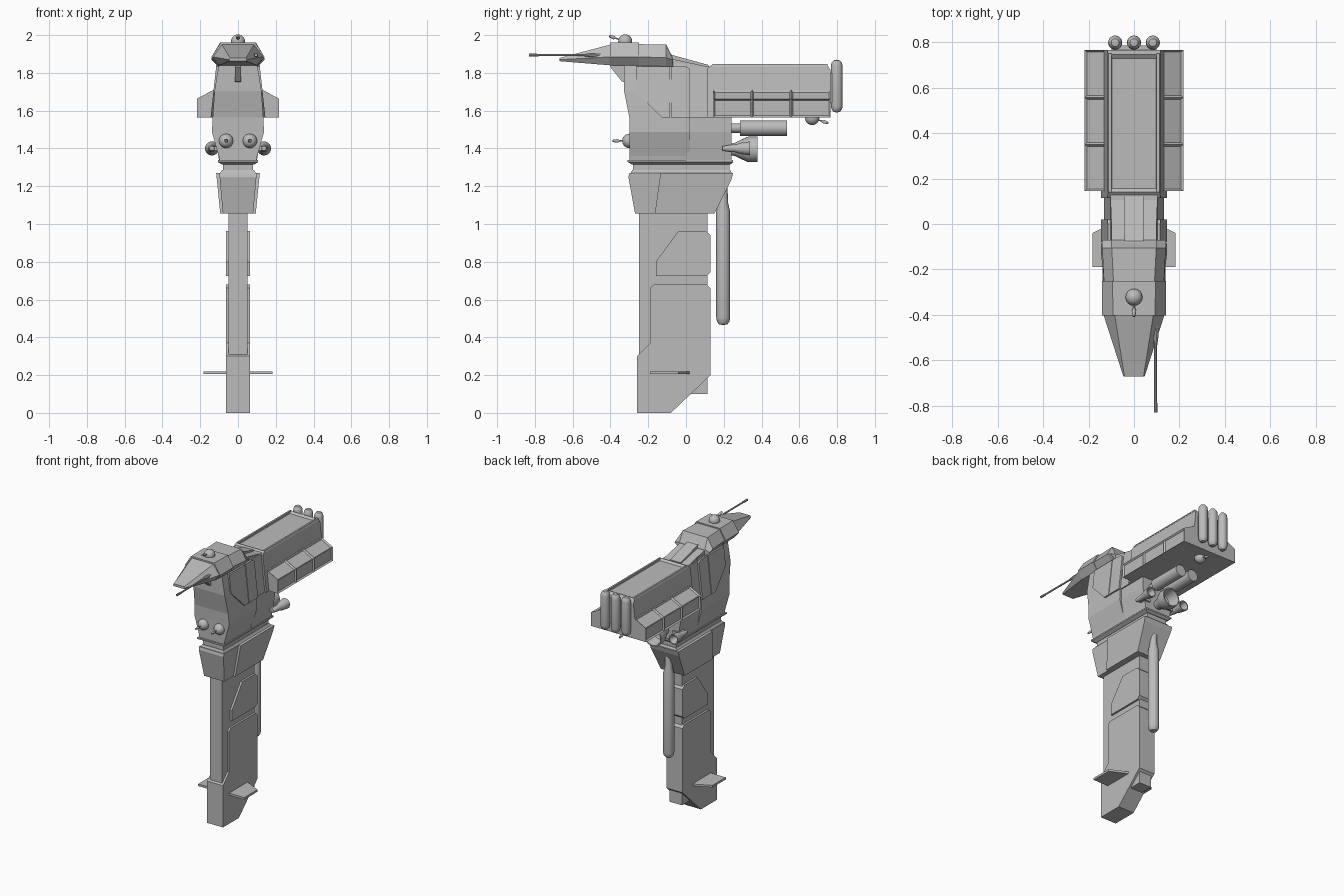
import bpy, bmesh, math
from mathutils import Vector

cube = bpy.data.objects.get("Cube")
if cube:
    bpy.data.objects.remove(cube, do_unlink=True)

grey = bpy.data.materials.new("hull grey")
grey.use_nodes = True
GREY = (0.5, 0.5, 0.5, 1)
grey.diffuse_color = GREY
grey.node_tree.nodes["Principled BSDF"].inputs["Base Color"].default_value = GREY


def finish(name, bm, smooth=False):
    bmesh.ops.recalc_face_normals(bm, faces=bm.faces[:])
    mesh = bpy.data.meshes.new(name)
    bm.to_mesh(mesh)
    bm.free()
    mesh.materials.append(grey)
    obj = bpy.data.objects.new(name, mesh)
    bpy.context.scene.collection.objects.link(obj)
    if smooth:
        mesh.shade_smooth()
        mesh.set_sharp_from_angle(angle=math.radians(35))
    return obj


def loft(name, rings, inset=None, inset_size=0.02, depth=0.01):
    """Bridge matching rings, cap the ends, optionally recess chosen faces."""
    bm = bmesh.new()
    rows = [[bm.verts.new(p) for p in ring] for ring in rings]
    for a, b in zip(rows, rows[1:]):
        for i in range(len(a)):
            j = (i + 1) % len(a)
            bm.faces.new((a[i], a[j], b[j], b[i]))
    bm.faces.new(rows[0])
    bm.faces.new(rows[-1])
    bmesh.ops.recalc_face_normals(bm, faces=bm.faces[:])
    if inset:
        bm.normal_update()
        picked = [f for f in bm.faces if inset(f)]
        bmesh.ops.inset_individual(bm, faces=picked, thickness=inset_size, depth=-depth)
    return finish(name, bm)


def prism(name, profile, width, **kw):
    """Side profile (y, z), mirrored across x; width may depend on z."""
    w = width if callable(width) else lambda z: width
    return loft(name, [[(s * w(z), y, z) for y, z in profile] for s in (-1, 1)], **kw)


def stack(name, levels):
    """Rectangular sections (z, half width, y front, y back) joined upward."""
    return loft(name, [[(-w, a, z), (w, a, z), (w, b, z), (-w, b, z)]
                       for z, w, a, b in levels])


def lathe(name, origin, axis, profile, segments=24):
    """Turn (radius, distance) points about an axis."""
    turn = Vector(axis).to_track_quat('Z', 'Y')
    bm = bmesh.new()
    rows = []
    for r, h in profile:
        n = 1 if r == 0 else segments
        rows.append([bm.verts.new(Vector(origin) + turn @ Vector(
            (r * math.cos(math.tau * k / segments), r * math.sin(math.tau * k / segments), h)))
            for k in range(n)])
    for a, b in zip(rows, rows[1:]):
        for i in range(segments):
            j = (i + 1) % segments
            if len(a) == 1:
                bm.faces.new((a[0], b[i], b[j]))
            elif len(b) == 1:
                bm.faces.new((a[i], a[j], b[0]))
            else:
                bm.faces.new((a[i], a[j], b[j], b[i]))
    return finish(name, bm, True)


def turret(name, centre, radius, aim, reach):
    steps = 12
    ball = [(radius * math.sin(math.pi * i / steps) if 0 < i < steps else 0,
             -radius * math.cos(math.pi * i / steps)) for i in range(steps + 1)]
    lathe(name + "_ball", centre, (0, 0, 1), ball)
    lathe(name + "_barrel", centre, aim,
          [(0, 0), (0.004, 0), (0.004, reach * 0.55), (0.01, reach * 0.7),
           (0.006, reach), (0, reach)], 10)


def capsule(name, origin, axis, radius, length):
    lathe(name, origin, axis, [(0, 0), (radius * 0.55, 0.004), (radius * 0.9, 0.018), (radius, 0.035),
                               (radius, length - 0.035), (radius * 0.9, length - 0.018),
                               (radius * 0.55, length - 0.004), (0, length)])


# Lower blade: core, heavy foot and raised plate
stack("blade_core", [(0.1, 0.049, -0.25, 0.115), (1.07, 0.049, -0.25, 0.115)])
prism("blade_foot", [(-0.26, 0), (-0.08, 0), (0.13, 0.2), (0.13, 0.66), (0.11, 0.68), (-0.17, 0.68),
                     (-0.19, 0.66), (-0.19, 0.37), (-0.26, 0.3)], 0.063)
prism("blade_plate", [(-0.16, 0.725), (0.11, 0.725), (0.13, 0.745), (0.13, 0.94), (0.105, 0.963),
                      (-0.04, 0.963), (-0.16, 0.8)], 0.063)
for side, label in ((1, "left"), (-1, "right")):
    fin = [(0.05, -0.19), (0.183, -0.19), (0.183, -0.04), (0.05, 0.025)]
    loft("fin_" + label, [[(side * x, y, z) for x, y in fin] for z in (0.205, 0.22)])

# Flared collar, wider behind
prism("collar_front", [(-0.27, 1.055), (-0.1, 1.055), (-0.1, 1.27), (-0.3, 1.27), (-0.305, 1.25)],
      lambda z: 0.08 + (z - 1.055) * 0.09)
prism("collar_rear", [(-0.165, 1.055), (0.15, 1.055), (0.24, 1.235), (0.25, 1.27), (-0.135, 1.27)],
      lambda z: 0.094 + (z - 1.055) * 0.1)
stack("neck", [(1.26, 0.08, -0.28, 0.23), (1.36, 0.08, -0.28, 0.23)])
stack("neck_lip", [(1.265, 0.098, -0.295, 0.245), (1.285, 0.085, -0.285, 0.235)])
stack("neck_flange", [(1.315, 0.085, -0.285, 0.235), (1.328, 0.107, -0.31, 0.25),
                      (1.338, 0.107, -0.31, 0.25)])

# Main hull
stack("hull_front", [(1.335, 0.098, -0.298, 0.02), (1.36, 0.102, -0.298, 0.02), (1.487, 0.138, -0.298, 0.02),
                     (1.565, 0.134, -0.3, 0.02), (1.705, 0.124, -0.328, 0.02),
                     (1.76, 0.116, -0.328, 0.02), (1.85, 0.1, -0.328, 0.02)])
stack("hull_rear", [(1.335, 0.1, 0, 0.24), (1.487, 0.125, 0, 0.24), (1.6, 0.125, 0, 0.24)])
slope = lambda z: 0.145 - (z - 1.565) * 0.11
stack("hull_shoulder", [(1.565, 0.133, 0, 0.13), (1.835, 0.103, 0, 0.13)])
prism("hull_side_plate", [(-0.265, 1.7), (-0.13, 1.565), (-0.085, 1.565), (-0.085, 1.835), (-0.265, 1.835)],
      slope)
prism("hull_rear_plate", [(-0.08, 1.565), (0.02, 1.565), (0.02, 1.82), (0, 1.835), (-0.08, 1.835)], slope)

# Chin strut beneath the head
prism("chin_strut", [(-0.32, 1.75), (-0.34, 1.755), (-0.4, 1.83), (-0.4, 1.85), (-0.3, 1.85)], 0.017)

# Rear container with a recessed roof
prism("container", [(0.115, 1.565), (0.765, 1.565), (0.765, 1.815), (0.745, 1.845),
                    (0.14, 1.845), (0.115, 1.825)], slope,
      inset=lambda f: f.normal.z > 0.95, inset_size=0.024, depth=0.012)
for s in (-1, 1):
    loft("roof_rail", [[(s * x, y, z) for x, z in ((0.1, 1.835), (0.117, 1.835), (0.112, 1.848), (0.1, 1.848))]
                       for y in (0.14, 0.75)])

# Side pods, three recessed bays each
for side, label in ((1, "left"), (-1, "right")):
    section = [(0.1, 1.565), (0.218, 1.565), (0.218, 1.663), (0.13, 1.71), (0.1, 1.71)]
    loft("side_pod_" + label,
         [[(side * x, y, z) for x, z in section] for y in (0.145, 0.35, 0.557, 0.765)],
         inset=lambda f: abs(f.normal.y) < 0.1 and f.calc_center_median().z > 1.6
         and abs(f.calc_center_median().x) > 0.15, inset_size=0.012, depth=0.01)

# Launch tubes on the back end
for x in (-0.083, 0, 0.083):
    capsule("rear_tube", (x, 0.798, 1.59), (0, 0, 1), 0.031, 0.28)
stack("tube_bracket", [(1.64, 0.1, 0.75, 0.785), (1.8, 0.1, 0.75, 0.785)])


# Head: six-sided sections from nose to tail
def hexagon(y, top, mid, low, z_top, z_mid, z_low):
    return [(top, y, z_top), (mid, y, z_mid), (low, y, z_low),
            (-low, y, z_low), (-mid, y, z_mid), (-top, y, z_top)]


loft("head_nose", [hexagon(-0.67, 0.042, 0.047, 0.044, 1.879, 1.87, 1.862),
                   hexagon(-0.4, 0.085, 0.134, 0.1, 1.95, 1.885, 1.84)])
loft("head_front", [hexagon(-0.402, 0.092, 0.14, 0.1, 1.96, 1.885, 1.838),
                    hexagon(-0.25, 0.095, 0.14, 0.1, 1.96, 1.885, 1.835)])
loft("head_back", [hexagon(-0.255, 0.09, 0.132, 0.1, 1.952, 1.885, 1.835),
                   hexagon(-0.105, 0.098, 0.14, 0.1, 1.95, 1.88, 1.83),
                   hexagon(-0.07, 0.1, 0.14, 0.1, 1.88, 1.868, 1.83)])
prism("head_tail_deck", [(-0.08, 1.82), (0.12, 1.82), (0.12, 1.832), (-0.08, 1.875)], 0.098)
prism("head_tail_ridge", [(-0.1, 1.83), (0.12, 1.83), (0.12, 1.842), (-0.075, 1.895), (-0.1, 1.93)], 0.042)

# Turrets and the long nose gun
turret("top_turret", (0, -0.322, 1.967), 0.037, (0, -1, 0.33), 0.09)
turret("belly_turret", (0, 0.668, 1.562), 0.038, (0, 1, -0.33), 0.09)
for x in (-0.063, 0.063):
    turret("chest_turret", (x, -0.3, 1.44), 0.038, (0, -1, 0), 0.09)
lathe("nose_gun", (0.095, -0.38, 1.894), (0, -1, 0),
      [(0, 0), (0.012, 0), (0.012, 0.12), (0.006, 0.16), (0.006, 0.4), (0.008, 0.41),
       (0.008, 0.45), (0, 0.45)], 10)

# Engines: main bell, side thrusters and twin tanks
lathe("main_engine", (0, 0.23, 1.395), (0, 1, 0),
      [(0, 0), (0.03, 0), (0.035, 0.03), (0.055, 0.07), (0.068, 0.1), (0.068, 0.148),
       (0.06, 0.148), (0.045, 0.07), (0, 0.05)])
for x in (-0.138, 0.138):
    lathe("side_thruster", (x, 0.19, 1.4), (0, 1, 0),
          [(0, 0), (0.012, 0.003), (0.02, 0.05), (0.02, 0.07), (0.03, 0.1), (0.037, 0.15),
           (0.03, 0.15), (0.015, 0.1), (0, 0.09)])
    loft("thruster_arm", [[(x * k, y, z) for y, z in ((0.2, 1.39), (0.25, 1.39), (0.25, 1.41), (0.2, 1.41))]
                          for k in (0.5, 1)])
for x in (-0.05, 0.05):
    lathe("twin_tank", (x, 0.23, 1.508), (0, 1, 0),
          [(0, 0), (0.025, 0), (0.025, 0.055), (0.041, 0.055), (0.041, 0.305), (0, 0.305)])

# Long probe hanging behind the blade
lathe("hanging_probe", (0, 0.197, 0.465), (0, 0, 1),
      [(0, 0), (0.022, 0.004), (0.033, 0.018), (0.037, 0.04), (0.037, 0.6), (0.025, 0.65),
       (0.022, 0.79), (0, 0.79)])
